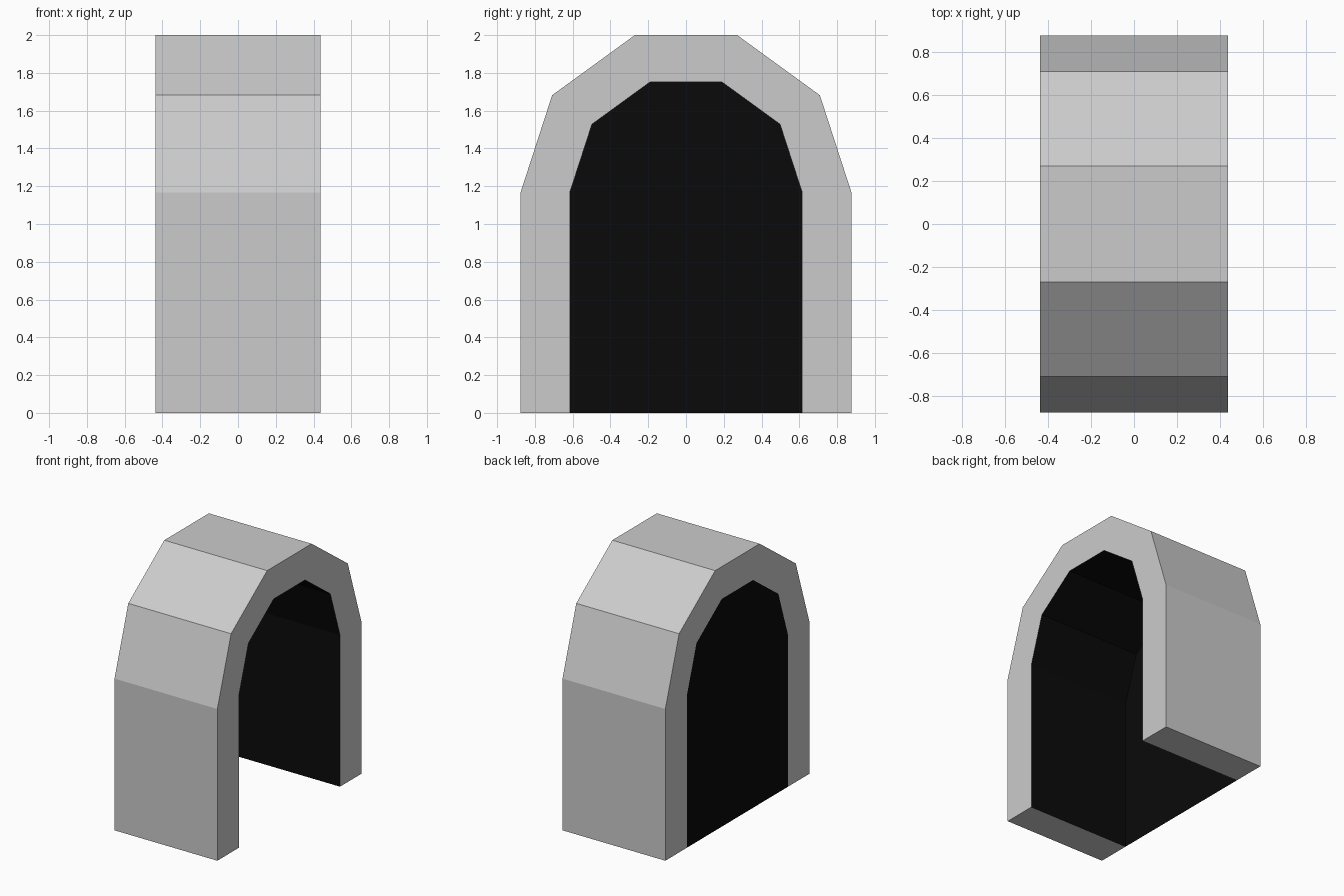
import bpy, bmesh, math

if "Cube" in bpy.data.objects:
    bpy.data.objects.remove(bpy.data.objects["Cube"])

R_OUT, R_IN = 0.876, 0.615      # arch radii
HALF = 0.4375                   # half length along x
SPRING = 2 - R_OUT * math.sin(math.radians(72))   # height where the curve starts


def arch_profile(r):
    """(y, z) points from one foot over the five-sided crown to the other foot."""
    crown = [(r * math.cos(i * math.pi / 5), SPRING + r * math.sin(i * math.pi / 5))
             for i in range(6)]
    return [(r, 0)] + crown + [(-r, 0)]


def ring(bm, r, x):
    return [bm.verts.new((x, y, z)) for y, z in arch_profile(r)]


def bridge(bm, a, b):
    for i in range(len(a) - 1):
        bm.faces.new((a[i], a[i + 1], b[i + 1], b[i]))


def finish(bm, name):
    mesh = bpy.data.meshes.new(name)
    bm.to_mesh(mesh)
    bm.free()
    obj = bpy.data.objects.new(name, mesh)
    bpy.context.collection.objects.link(obj)
    return obj


# Grey arch: outer skin, both rims and the feet
bm = bmesh.new()
out_f, out_b = ring(bm, R_OUT, HALF), ring(bm, R_OUT, -HALF)
in_f, in_b = ring(bm, R_IN, HALF), ring(bm, R_IN, -HALF)
bridge(bm, out_b, out_f)
bridge(bm, out_f, in_f)
bridge(bm, in_b, out_b)
bm.faces.new((out_f[0], in_f[0], in_b[0], out_b[0]))
bm.faces.new((out_b[-1], in_b[-1], in_f[-1], out_f[-1]))
bmesh.ops.recalc_face_normals(bm, faces=bm.faces)
finish(bm, "arch")

# Black lining: inner walls and the closed far end
bm = bmesh.new()
front, back = ring(bm, R_IN, HALF), ring(bm, R_IN, -HALF)
bridge(bm, front, back)
bm.faces.new(back)
lining = finish(bm, "dark_lining")
black = bpy.data.materials.new("black")
black.diffuse_color = (0.003, 0.003, 0.003, 1)
black.use_nodes = True
black.node_tree.nodes["Principled BSDF"].inputs["Base Color"].default_value = black.diffuse_color
lining.data.materials.append(black)
